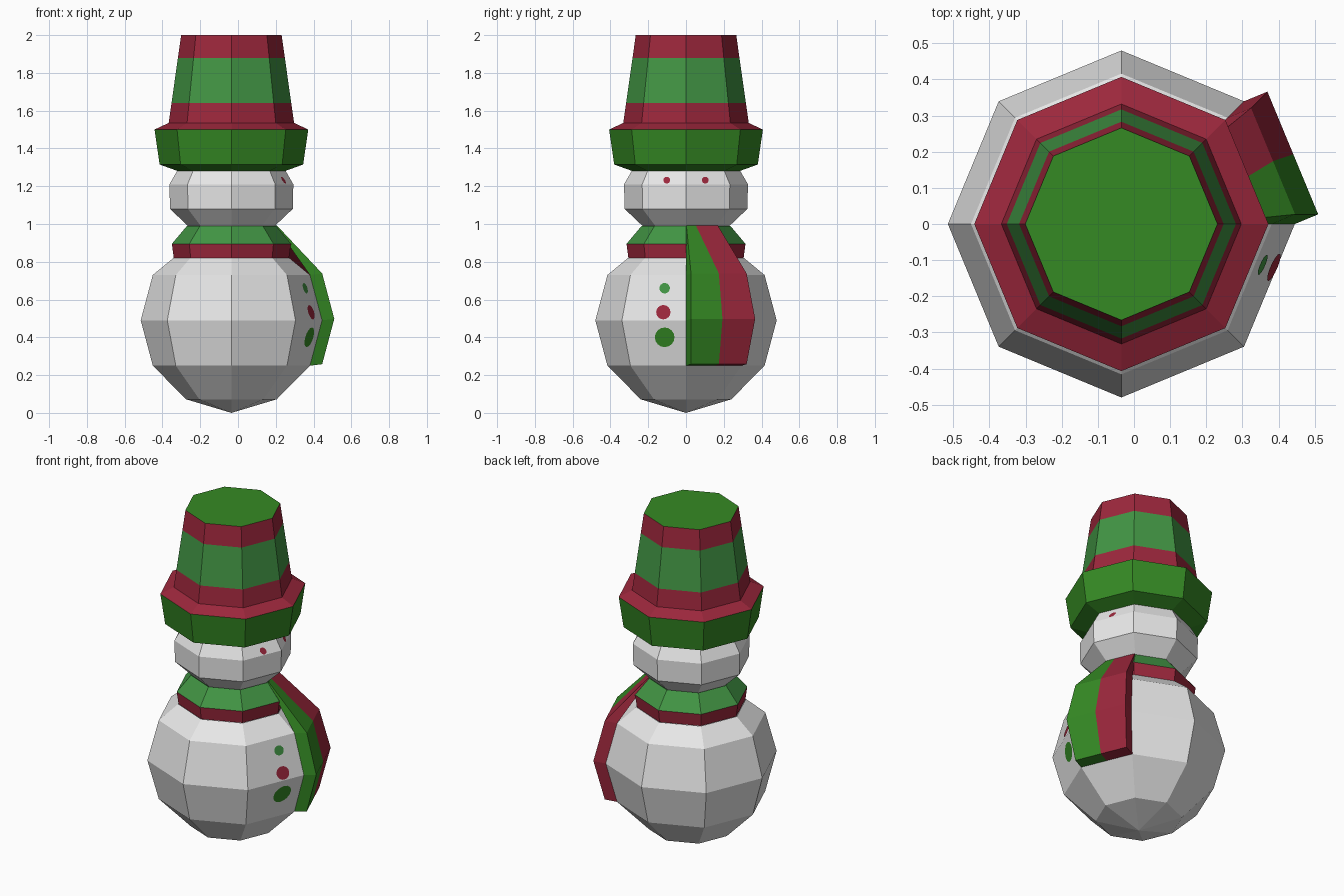
import bpy, bmesh, math
from mathutils import Vector

if "Cube" in bpy.data.objects:
    bpy.data.objects.remove(bpy.data.objects["Cube"])

CX = -0.035          # axis of the stacked body
A8 = math.pi / 4     # eight-sided everywhere


def material(name, rgb):
    m = bpy.data.materials.new(name)
    lin = [((c / 255 + 0.055) / 1.055) ** 2.4 for c in rgb]
    m.diffuse_color = (*lin, 1)
    m.use_nodes = True
    m.node_tree.nodes["Principled BSDF"].inputs["Base Color"].default_value = m.diffuse_color
    return m


MATS = {
    'white': material('snow white', (232, 232, 232)),
    'red': material('deep red', (156, 39, 60)),
    'green': material('leaf green', (53, 138, 36)),
    'mint': material('soft green', (66, 149, 68)),
}
NAMES = list(MATS)


def finish(name, bm, recalc=True):
    if recalc:
        bmesh.ops.recalc_face_normals(bm, faces=bm.faces[:])
    me = bpy.data.meshes.new(name)
    bm.to_mesh(me)
    bm.free()
    for m in MATS.values():
        me.materials.append(m)
    ob = bpy.data.objects.new(name, me)
    bpy.context.collection.objects.link(ob)
    return ob


def at(r, k, z):
    return Vector((CX + r * math.cos(k * A8), r * math.sin(k * A8), z))


def lathe(name, profile, colours):
    """Eight-sided turned shape, bottom to top; one colour per band."""
    bm = bmesh.new()
    rings = [[bm.verts.new(at(r, k, z)) for k in range(8)] if r else
             [bm.verts.new((CX, 0, z))] * 8 for r, z in profile]
    for lo, hi, col in zip(rings, rings[1:], colours):
        for k in range(8):
            n = (k + 1) % 8
            quad = list(dict.fromkeys((lo[k], lo[n], hi[n], hi[k])))
            bm.faces.new(quad).material_index = NAMES.index(col)
    return finish(name, bm, recalc=False)


# Body, scarf, head and hat
body = [(0, 0), (0.24, 0.072), (0.416, 0.25), (0.48, 0.49), (0.416, 0.73), (0.307, 0.82)]
head = [(0.225, 0.985), (0.325, 1.08), (0.328, 1.21), (0.285, 1.285)]
lathe('body', body, ['white'] * 5)
lathe('scarf_ring', [(0.305, 0.82), (0.315, 0.895), (0.235, 0.99), (0.225, 0.985)],
      ['red', 'mint', 'mint'])
lathe('head', head, ['white'] * 3)
lathe('hat_brim', [(0.283, 1.28), (0.38, 1.315), (0.407, 1.5), (0.332, 1.535)],
      ['green', 'green', 'red'])
lathe('hat_crown', [(0.332, 1.535), (0.317, 1.64), (0.283, 1.88), (0.266, 2.0), (0, 2.0)],
      ['red', 'mint', 'red', 'green'])

# Hanging scarf end: raised over one sector, split lengthwise in two colours
out = Vector((math.cos(A8 / 2), math.sin(A8 / 2), 0)) * 0.07
bm = bmesh.new()
rows = []
for r, z, lift, split in [(0.416, 0.25, 1, 0.5), (0.48, 0.49, 1, 0.49),
                          (0.416, 0.73, 1, 0.5), (0.235, 0.985, 0.08, 0.3)]:
    a, b = at(r, 0, z), at(r, 1, z)
    up = out * lift + Vector((0, 0, 0.008))
    inner = [a, a.lerp(b, split), b]
    rows.append([bm.verts.new(p) for p in
                 [inner[0]] + [p + up for p in inner] + [inner[2], inner[1]]])
for lo, hi in zip(rows, rows[1:]):
    for i in range(4):      # front side, green half, red half, back side
        f = bm.faces.new((lo[i], lo[i + 1], hi[i + 1], hi[i]))
        f.material_index = NAMES.index('green' if i < 2 else 'red')
low = rows[0]
bm.faces.new((low[0], low[5], low[2], low[1])).material_index = NAMES.index('green')
bm.faces.new((low[5], low[4], low[3], low[2])).material_index = NAMES.index('red')
finish('scarf_tail', bm)


def dot(name, lower, upper, side, y, z, size, col):
    """Thin painted disc lying on one flat facet, round when seen from +x."""
    bm = bmesh.new()
    ang = side * A8 / 2
    verts = []
    for i in range(16):
        t = i * math.tau / 16
        py, pz = y + size * math.cos(t), z + size * math.sin(t)
        f = (pz - lower[1]) / (upper[1] - lower[1])
        d = (lower[0] + f * (upper[0] - lower[0])) * math.cos(A8 / 2) + 0.003
        verts.append(bm.verts.new((CX + (d - py * math.sin(ang)) / math.cos(ang), py, pz)))
    bm.faces.new(verts).material_index = NAMES.index(col)
    finish(name, bm, recalc=False)


# Buttons and eyes
dot('button_top', body[3], body[4], -1, -0.113, 0.66, 0.028, 'mint')
dot('button_middle', body[3], body[4], -1, -0.12, 0.533, 0.038, 'red')
dot('button_bottom', body[2], body[3], -1, -0.113, 0.4, 0.052, 'green')
for side in (-1, 1):
    dot('eye', head[2], head[3], side, side * 0.102, 1.232, 0.018, 'red')
